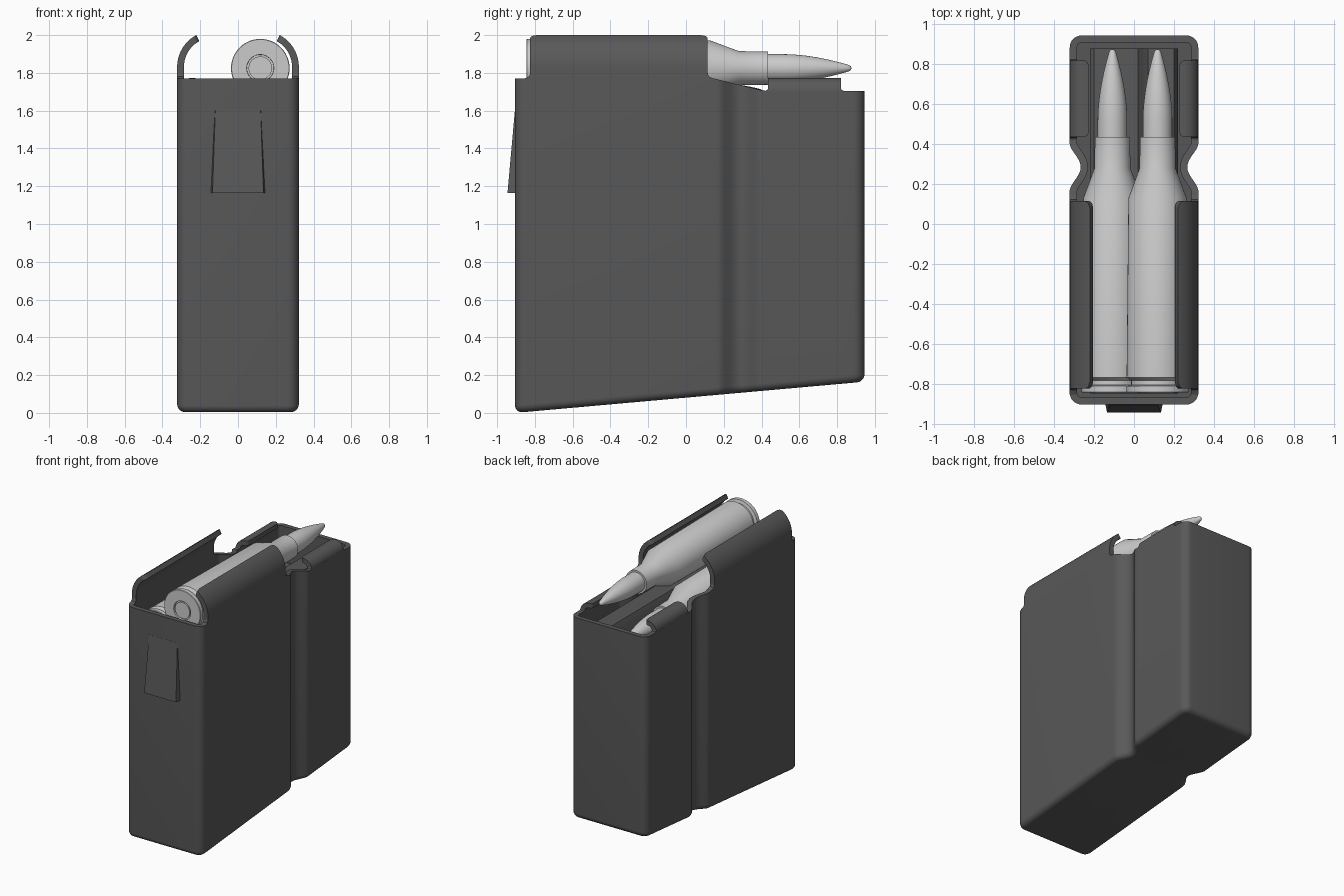
import bpy, bmesh, math
from mathutils import Vector

if "Cube" in bpy.data.objects:
    bpy.data.objects.remove(bpy.data.objects["Cube"])

T = 0.036                      # wall thickness
dark = bpy.data.materials.new("dark_steel")
dark.diffuse_color = (0.1, 0.1, 0.1, 1)
dark.use_nodes = True
dark.node_tree.nodes["Principled BSDF"].inputs["Base Color"].default_value = dark.diffuse_color


def finish(name, verts, faces, mat=None, angle=35):
    me = bpy.data.meshes.new(name)
    me.from_pydata([tuple(v) for v in verts], [], faces)
    bm = bmesh.new()
    bm.from_mesh(me)
    bmesh.ops.remove_doubles(bm, verts=bm.verts, dist=1e-5)
    bmesh.ops.recalc_face_normals(bm, faces=bm.faces)
    bm.to_mesh(me)
    bm.free()
    ob = bpy.data.objects.new(name, me)
    bpy.context.collection.objects.link(ob)
    if mat:
        me.materials.append(mat)
    bpy.ops.object.select_all(action='DESELECT')
    ob.select_set(True)
    bpy.context.view_layer.objects.active = ob
    bpy.ops.object.shade_smooth_by_angle(angle=math.radians(angle))
    return ob


def skin(rings):
    """Join equal-length rings of points with quads, capping both ends."""
    n = len(rings[0])
    verts = [p for r in rings for p in r]
    faces = []
    for k in range(len(rings) - 1):
        for i in range(n):
            j = (i + 1) % n
            faces.append((k * n + i, k * n + j, (k + 1) * n + j, (k + 1) * n + i))
    faces.append(tuple(range(n))[::-1])
    faces.append(tuple(range((len(rings) - 1) * n, len(rings) * n)))
    return verts, faces


def arc(cx, cy, r, a0, a1, n=8):
    return [(cx + r * math.cos(math.radians(a0 + (a1 - a0) * i / n)),
             cy + r * math.sin(math.radians(a0 + (a1 - a0) * i / n))) for i in range(n + 1)]


# Plan outline of the box, right half from the front (-y) to the back (+y)
W, Y0, Y1, R = 0.322, -0.905, 0.945, 0.06
half = arc(W - R, Y0 + R, R, -90, 0)
half += [(W, 0.12), (W, 0.15)]
for i in range(17):            # vertical groove in each side
    y = 0.17 + 0.23 * i / 16
    half.append((W - 0.055 * math.sin(math.pi * i / 16) ** 1.6, y))
half += [(W, 0.42), (W, 0.43), (W, 0.82), (W, 0.84)]
half += arc(W - R, Y1 - R, R, 0, 90)
outline = [Vector(p) for p in half] + [Vector((-x, y)) for x, y in reversed(half)]


def inset(d):
    out, n = [], len(outline)
    for i, p in enumerate(outline):
        a = (p - outline[i - 1]).normalized()
        b = (outline[(i + 1) % n] - p).normalized()
        na, nb = Vector((-a.y, a.x)), Vector((-b.y, b.x))
        out.append(p + (na + nb) * d / (1 + na.dot(nb)))
    return out


def floor_z(y):
    return (y - Y0) * 0.165 / (Y1 - Y0)


def top_z(y):
    if y < 0.15:
        return 1.77
    return max(1.705, 1.77 - (y - 0.15) * 0.065 / 0.26)


# Hollow box with sloped floor and rounded bottom edge
rings, r = [], 0.04
for k in range(7):
    a = math.radians(90 * k / 6)
    rings.append([(p.x, p.y, floor_z(p.y) + r * (1 - math.cos(a)))
                  for p in inset(r * (1 - math.sin(a)))])
inner = inset(T)
rings.append([(p.x, p.y, top_z(p.y)) for p in outline])
rings.append([(p.x, p.y, top_z(q.y)) for p, q in zip(inner, outline)])
rings.append([(p.x, p.y, floor_z(p.y) + 0.06) for p in inner])
finish("magazine_box", *skin(rings), dark)


def lip(name, outer, inn, y0, y1, corner, flare):
    """Bent sheet strip running along y, with rounded free corners."""
    dist = [0]
    for a, b in zip(outer, outer[1:]):
        dist.append(dist[-1] + math.dist(a, b))
    rings = []
    for o, i, s in zip(outer, inn, dist):
        c = max(0, corner - (dist[-1] - s))
        e = corner - math.sqrt(max(0, corner ** 2 - c ** 2))
        f = max(0, flare - s)
        g = flare - math.sqrt(max(0, flare ** 2 - f ** 2))
        a, b = y0 + e - g, y1 - e + g
        rings.append([(o[0], a, o[1]), (o[0], b, o[1]), (i[0], b, i[1]), (i[0], a, i[1])])
    for side, sx in (("right", 1), ("left", -1)):
        rs = [[(sx * x, y, z) for x, y, z in q] for q in rings]
        finish(f"{name}_{side}", *skin(rs), dark)


# Tall feed lips curling over the cartridges
steps = [(W, 1.77 + 0.01 * i) for i in range(6)]
lip("feed_lip", steps + arc(W - 0.19, 1.832, 0.19, 0, 62, 28),
    [(W - T, z) for x, z in steps] + arc(W - 0.19, 1.832, 0.19 - T, 0, 62, 28),
    -0.825, 0.115, 0.035, 0.03)

# Low folded tabs near the bullet tips
flat = [(0.25 - 0.004 * i, 1.772) for i in range(1, 7)]
lip("front_tab", arc(W - 0.07, 1.702, 0.07, 0, 90, 14) + flat,
    arc(W - 0.07, 1.702, 0.07 - T, 0, 90, 14) + [(x, 1.772 - T) for x, z in flat],
    0.435, 0.82, 0.03, 0.02)

# Wedge-shaped catch on the front wall
catch = [[(-0.145, Y0 + .01, 1.165), (0.145, Y0 + .01, 1.165),
          (0.135, -0.945, 1.165), (-0.135, -0.945, 1.165)],
         [(-0.125, Y0 + .01, 1.6), (0.125, Y0 + .01, 1.6),
          (0.12, Y0 - .001, 1.6), (-0.12, Y0 - .001, 1.6)]]
finish("catch_wedge", *skin(catch), dark)

# Stepped follower carrying the cartridges
prof = [(-0.22, 1.36), (0.22, 1.36), (0.22, 1.6), (0.2, 1.64), (0.07, 1.64), (0.05, 1.6),
        (0.02, 1.45), (-0.2, 1.45), (-0.22, 1.43)]
finish("follower", *skin([[(x, y, z) for x, z in prof] for y in (-0.85, 0.88)]), dark)


def lathe(name, profile, x, z, seg=48):
    rings = [[(x + r * math.cos(2 * math.pi * i / seg), y, z + r * math.sin(2 * math.pi * i / seg))
              for i in range(seg)] for y, r in profile]
    finish(name, *skin(rings))


# Bottle-necked cases and pointed bullets, staggered left and right
case = [(-0.832, 0.062), (-0.832, 0.071), (-0.845, 0.072), (-0.845, 0.152), (-0.841, 0.155),
        (-0.812, 0.155), (-0.806, 0.132), (-0.785, 0.132), (-0.77, 0.155), (0.13, 0.146),
        (0.28, 0.09), (0.435, 0.088), (0.435, 0.074)]
bullet = [(0.40, 0.074), (0.52, 0.074)]
bullet += [(0.52 + 0.345 * t, 0.074 - 0.058 * t ** 1.8) for t in [i / 12 for i in range(1, 13)]]
bullet += [(0.872, 0.011), (0.875, 0.004)]
primer = [(-0.80, 0.062), (-0.843, 0.062)]
for tag, x, z in (("upper", 0.118, 1.825), ("lower", -0.108, 1.61)):
    lathe(f"case_{tag}", case, x, z)
    lathe(f"bullet_{tag}", bullet, x, z)
    lathe(f"primer_{tag}", primer, x, z)
